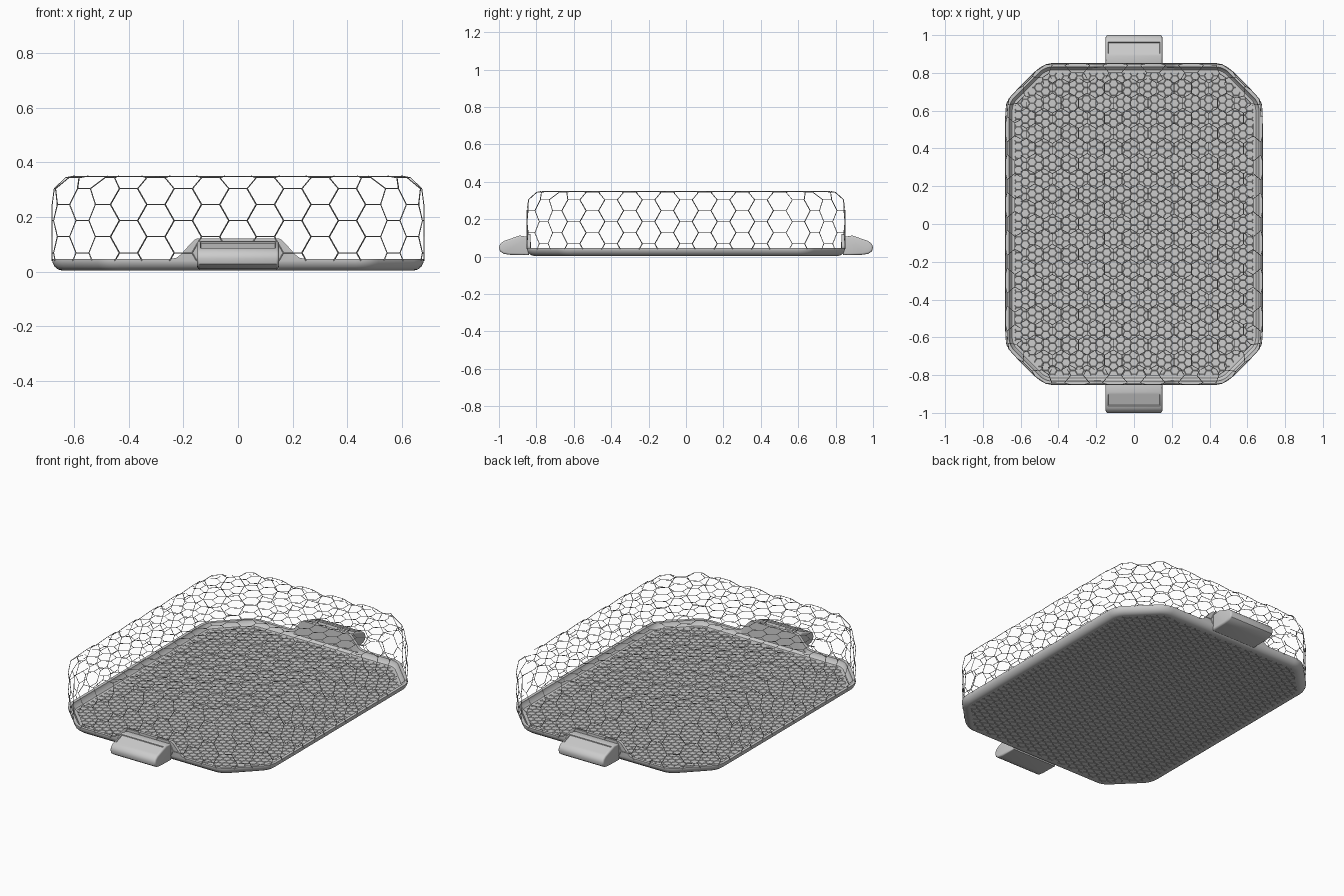
import bpy, bmesh, math
from mathutils import Vector

if "Cube" in bpy.data.objects:
    bpy.data.objects.remove(bpy.data.objects["Cube"])

R = 0.12  # corner rounding of the eight-sided outline


def finish(name, bm, smooth=True):
    me = bpy.data.meshes.new(name)
    bm.to_mesh(me)
    bm.free()
    ob = bpy.data.objects.new(name, me)
    bpy.context.collection.objects.link(ob)
    bpy.ops.object.select_all(action='DESELECT')
    ob.select_set(True)
    bpy.context.view_layer.objects.active = ob
    if smooth:
        bpy.ops.object.shade_smooth_by_angle(angle=math.radians(35))
    return ob


# Outline stations: arc centre plus outward direction, so any inset is easy
def quarter():
    out = []
    for cx, cy, a0 in ((0.56, 0.60, 0), (0.43, 0.73, 45)):
        for i in range(6):
            a = math.radians(a0 + 9 * i)
            out.append((Vector((cx, cy)), Vector((math.cos(a), math.sin(a)))))
    for x in (0.25, 0.225, 0.21, 0.17, 0.158, 0.148):
        out.append((Vector((x, 0.73)), Vector((0, 1))))
    return out


def flip(seq, sx, sy):
    return [(Vector((c.x * sx, c.y * sy)), Vector((d.x * sx, d.y * sy))) for c, d in seq]


q = quarter()
stations = q + flip(q, -1, 1)[::-1] + flip(q, -1, -1) + flip(q, 1, -1)[::-1]


def at(station, inset):
    c, d = station
    return c + d * (R - inset)


# Rim height rises into a tab behind each grip
def rim_top(p):
    if abs(p.y) < 0.8:
        return 0.046
    x = abs(p.x)
    knots = ((0.148, 0.122), (0.158, 0.118), (0.17, 0.107), (0.21, 0.062), (0.225, 0.051), (0.25, 0.046))
    if x <= knots[0][0]:
        return knots[0][1]
    for (x0, z0), (x1, z1) in zip(knots, knots[1:]):
        if x <= x1:
            return z0 + (z1 - z0) * (x - x0) / (x1 - x0)
    return 0.046


# Base tray: lofted rings, None means the varying rim height
bm = bmesh.new()
profile = [(0.055, 0.007), (0.038, 0.004), (0.022, 0.008), (0.009, 0.018), (0.002, 0.031),
           (0, 0.04), (0, None), (0.018, None), (0.022, 0.03), (0.035, 0.017), (0.055, 0.016)]
rings = []
for inset, z in profile:
    ring = []
    for s in stations:
        p = at(s, inset)
        ring.append(bm.verts.new((p.x, p.y, rim_top(at(s, 0)) if z is None else z)))
    rings.append(ring)
n = len(stations)
for a, b in zip(rings, rings[1:]):
    for i in range(n):
        bm.faces.new((a[i], a[(i + 1) % n], b[(i + 1) % n], b[i]))
bm.faces.new(rings[0][::-1])
bm.faces.new(rings[-1])
bmesh.ops.recalc_face_normals(bm, faces=bm.faces)
finish("base_tray", bm)

# Grips: side profile extruded across, with a recessed thumb panel
for name, sign in (("front_grip", -1), ("back_grip", 1)):
    bm = bmesh.new()
    side = [(0.84, 0.008), (0.94, 0.01), (0.975, 0.015), (0.994, 0.028), (1.0, 0.048),
            (0.994, 0.068), (0.975, 0.083), (0.89, 0.113), (0.84, 0.105)]
    left = [bm.verts.new((-0.15, sign * y, z)) for y, z in side]
    right = [bm.verts.new((0.15, sign * y, z)) for y, z in side]
    m = len(side)
    faces = [bm.faces.new((left[i], left[(i + 1) % m], right[(i + 1) % m], right[i])) for i in range(m)]
    bm.faces.new(left)
    bm.faces.new(right)
    bmesh.ops.recalc_face_normals(bm, faces=bm.faces)
    edges = [e for f in bm.faces if len(f.verts) == m for e in f.edges]
    panel = faces[6]
    bmesh.ops.inset_region(bm, faces=[panel], thickness=0.018)
    bmesh.ops.inset_region(bm, faces=[panel], thickness=0.003, depth=-0.005)
    bmesh.ops.bevel(bm, geom=edges, offset=0.01, segments=3, affect='EDGES', profile=0.5)
    finish(name, bm)


# Flat honeycomb; su and sv scale the two directions
def honeycomb(u0, u1, v0, v1, col, row):
    bm = bmesh.new()
    w = col / 3 * 2
    for i in range(int(round((u1 - u0) / col)) + 1):
        for j in range(int((v1 - v0) / row) + 2):
            cu, cv = u0 + i * col, v0 + (j + 0.5 * (i % 2)) * row
            bm.faces.new([bm.verts.new((cu + du * w, cv + dv * row, 0)) for du, dv in
                          ((1, 0), (.5, .5), (-.5, .5), (-1, 0), (-.5, -.5), (.5, -.5))])
    bmesh.ops.remove_doubles(bm, verts=bm.verts, dist=col * 0.05)
    return bm


def cut(bm, co, no):
    bmesh.ops.bisect_plane(bm, geom=bm.verts[:] + bm.edges[:] + bm.faces[:], dist=1e-6,
                           plane_co=co, plane_no=no, clear_outer=True)


def clip_octagon(bm, inset):
    for k in range(8):
        a = math.radians(45 * k)
        no = Vector((math.cos(a), math.sin(a), 0))
        d = (0.68, 1.33 / math.sqrt(2), 0.85)[k % 4 if k % 4 < 3 else 1] - inset
        cut(bm, no * d, no)


def wires(name, bm, r, mapper):
    out = bmesh.new()
    for e in bm.edges:
        if e.is_boundary:
            continue
        a, b = (mapper(v.co) for v in e.verts)
        t = b - a
        if t.length < 1e-5:
            continue
        s = t.cross(Vector((0, 0, 1)))
        s = s.normalized() if s.length > 1e-6 else Vector((1, 0, 0))
        u = s.cross(t).normalized()
        offs = [s * r, u * r, -s * r, -u * r]
        va = [out.verts.new(a + o) for o in offs]
        vb = [out.verts.new(b + o) for o in offs]
        for i in range(4):
            out.faces.new((va[i], va[(i + 1) % 4], vb[(i + 1) % 4], vb[i]))
    bm.free()
    bmesh.ops.recalc_face_normals(out, faces=out.faces)
    return finish(name, out, False)


# Wire cover wall: honeycomb wrapped round the outline and over the shoulder
FIL, Z0, TOP = 0.08, 0.04, 0.35
straight = TOP - FIL - Z0
cum = [0.0]
for i in range(n):
    cum.append(cum[-1] + (at(stations[(i + 1) % n], 0) - at(stations[i], 0)).length)
L = cum[-1]


def wall(co):
    u = co.x % L
    i = max(k for k in range(n) if cum[k] <= u)
    f = (u - cum[i]) / max(cum[i + 1] - cum[i], 1e-9)
    a = min(max((co.y - straight) / FIL, 0), math.pi / 2)
    inset = FIL * (1 - math.cos(a))
    z = Z0 + min(co.y, straight) + FIL * math.sin(a)
    p = at(stations[i], inset).lerp(at(stations[(i + 1) % n], inset), f)
    return Vector((p.x, p.y, z))


cols = 56
height = straight + FIL * math.pi / 2
bm = honeycomb(0, L - L / cols, -0.03, height + 0.1, L / cols, 0.118)
cut(bm, (0, 0, 0), (0, -1, 0))
cut(bm, (0, height, 0), (0, 1, 0))
wires("cover_wall_wires", bm, 0.0018, wall)

# Wire cover top
bm = honeycomb(-0.96, 0.96, -0.8, 0.8, 0.08, 0.092)
for v in bm.verts:
    v.co.x, v.co.y = v.co.y, v.co.x
clip_octagon(bm, FIL)
wires("cover_top_wires", bm, 0.0018, lambda c: Vector((c.x, c.y, TOP - 0.0018)))

# Fine honeycomb relief showing on both sides of the tray floor
bm = honeycomb(-0.72, 0.72, -0.9, 0.9, 0.036, 0.0416)
clip_octagon(bm, 0.05)
wires("floor_relief", bm, 0.0065, lambda c: Vector((c.x, c.y, 0.0115)))
